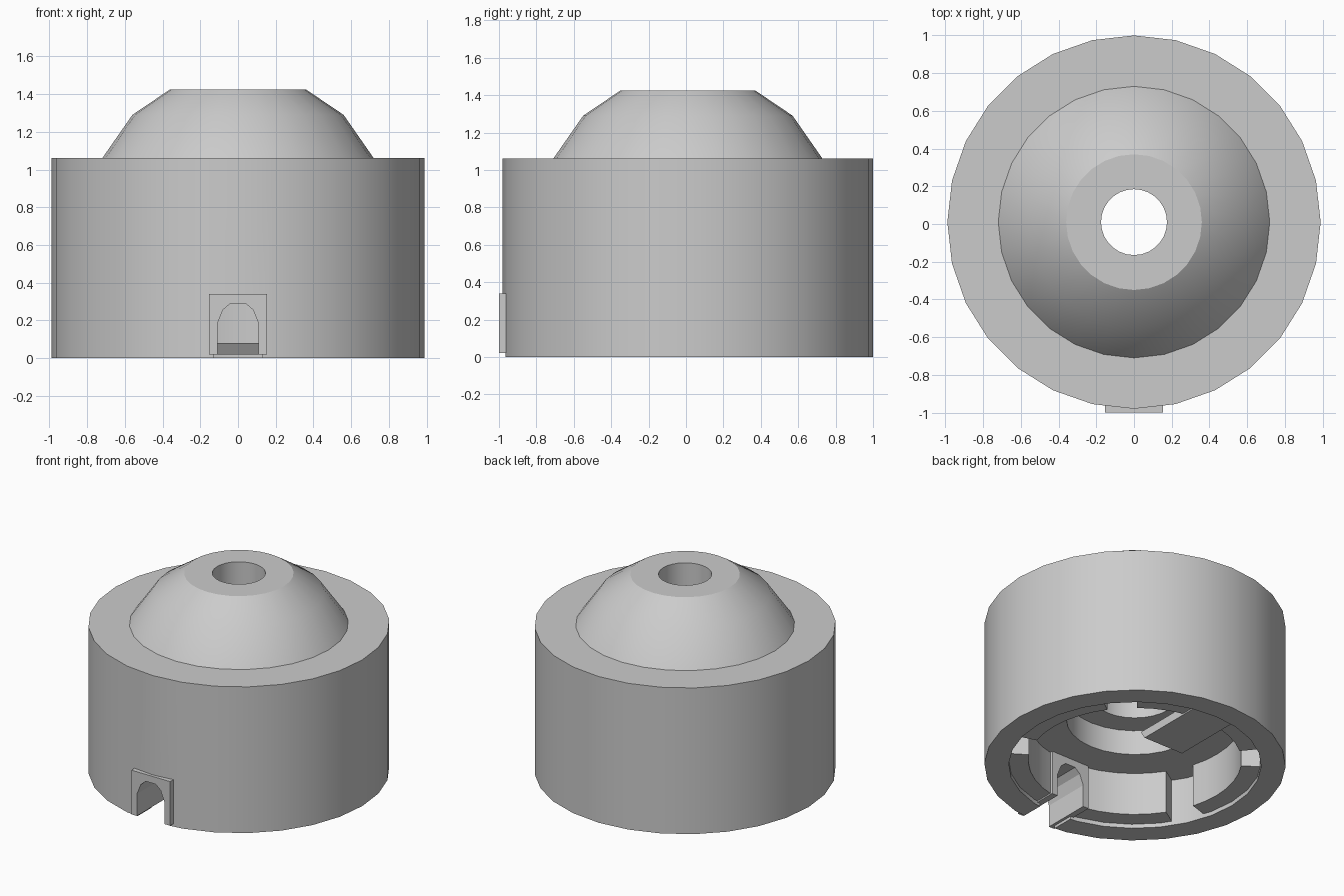
import bpy, bmesh, math

if "Cube" in bpy.data.objects:
    bpy.data.objects.remove(bpy.data.objects["Cube"])

CY = 0.01      # axis of the round parts
SIDES = 28


def finish(name, bm, smooth=True):
    bmesh.ops.recalc_face_normals(bm, faces=bm.faces)
    me = bpy.data.meshes.new(name)
    bm.to_mesh(me)
    bm.free()
    ob = bpy.data.objects.new(name, me)
    bpy.context.collection.objects.link(ob)
    if smooth:
        bpy.ops.object.select_all(action='DESELECT')
        ob.select_set(True)
        bpy.context.view_layer.objects.active = ob
        bpy.ops.object.shade_smooth_by_angle()
    return ob


def lathe(name, profile, start=0, end=360, sides=SIDES, smooth=True):
    """Spin a closed (radius, z) profile about the axis; partial spins get end caps."""
    full = end - start >= 360
    bm = bmesh.new()
    rings = []
    for i in range(sides if full else sides + 1):
        a = math.radians(start + (end - start) * i / sides)
        rings.append([bm.verts.new((r * math.cos(a), CY + r * math.sin(a), z)) for r, z in profile])
    n = len(profile)
    for i in range(sides):
        a, b = rings[i], rings[(i + 1) % len(rings)]
        for k in range(n):
            bm.faces.new((a[k], b[k], b[(k + 1) % n], a[(k + 1) % n]))
    if not full:
        bm.faces.new(rings[0])
        bm.faces.new(rings[-1])
    return finish(name, bm, smooth)


def prism(name, outline, axis, lo, hi):
    """Extrude a 2D outline along x (outline in y, z) or y (outline in x, z)."""
    bm = bmesh.new()
    place = (lambda p, t: (t, p[0], p[1])) if axis == 'x' else (lambda p, t: (p[0], t, p[1]))
    a = [bm.verts.new(place(p, lo)) for p in outline]
    b = [bm.verts.new(place(p, hi)) for p in outline]
    n = len(outline)
    bm.faces.new(a)
    bm.faces.new(b)
    for k in range(n):
        bm.faces.new((a[k], b[k], b[(k + 1) % n], a[(k + 1) % n]))
    return finish(name, bm, False)


# Housing: outer wall, shoulder, dome, stepped bore and open underside
body = lathe("housing", [
    (0.99, 0), (0.99, 1.06), (0.72, 1.06), (0.56, 1.29), (0.36, 1.425),
    (0.175, 1.425), (0.175, 1.25), (0.28, 1.25), (0.28, 0.52),
    (0.45, 0.52), (0.45, 0.34), (0.83, 0.34), (0.83, 0)])

# Gap through the wall for the cable entry
cutter = prism("entry_cutter", [(-0.13, -0.1), (0.13, -0.1), (0.13, 0.31), (-0.13, 0.31)],
               'y', -1.2, -0.6)
cutter.hide_render = True
cutter.hide_set(True)
mod = body.modifiers.new("entry", 'BOOLEAN')
mod.object = cutter
mod.operation = 'DIFFERENCE'
mod.solver = 'EXACT'

# Arched cable entry frame
right = [(0.11, 0.02), (0.11, 0.18), (0.08, 0.255), (0.04, 0.29)]
arch = right + [(-x, z) for x, z in reversed(right)]
prism("entry_frame", [(0.155, 0.34), (0.155, 0.02)] + arch + [(-0.155, 0.02), (-0.155, 0.34)],
      'y', -1.0, -0.65)

# Inner ring, broken by four slots and the cable entry
for i, (s, e) in enumerate([(51, 129), (145, 197), (213, 259), (281, 327), (343, 395)]):
    lathe(f"inner_ring_{i + 1}", [(0.70, 0.03), (0.835, 0.03), (0.835, 0.345), (0.70, 0.345)],
          s, e, max(3, round((e - s) / 9)))

# Tongue reaching in from the back wall, with a sloped tip
prism("back_tongue", [(0.26, 0.08), (0.30, 0.02), (0.86, 0.02), (0.86, 0.08)], 'x', -0.16, 0.16)
